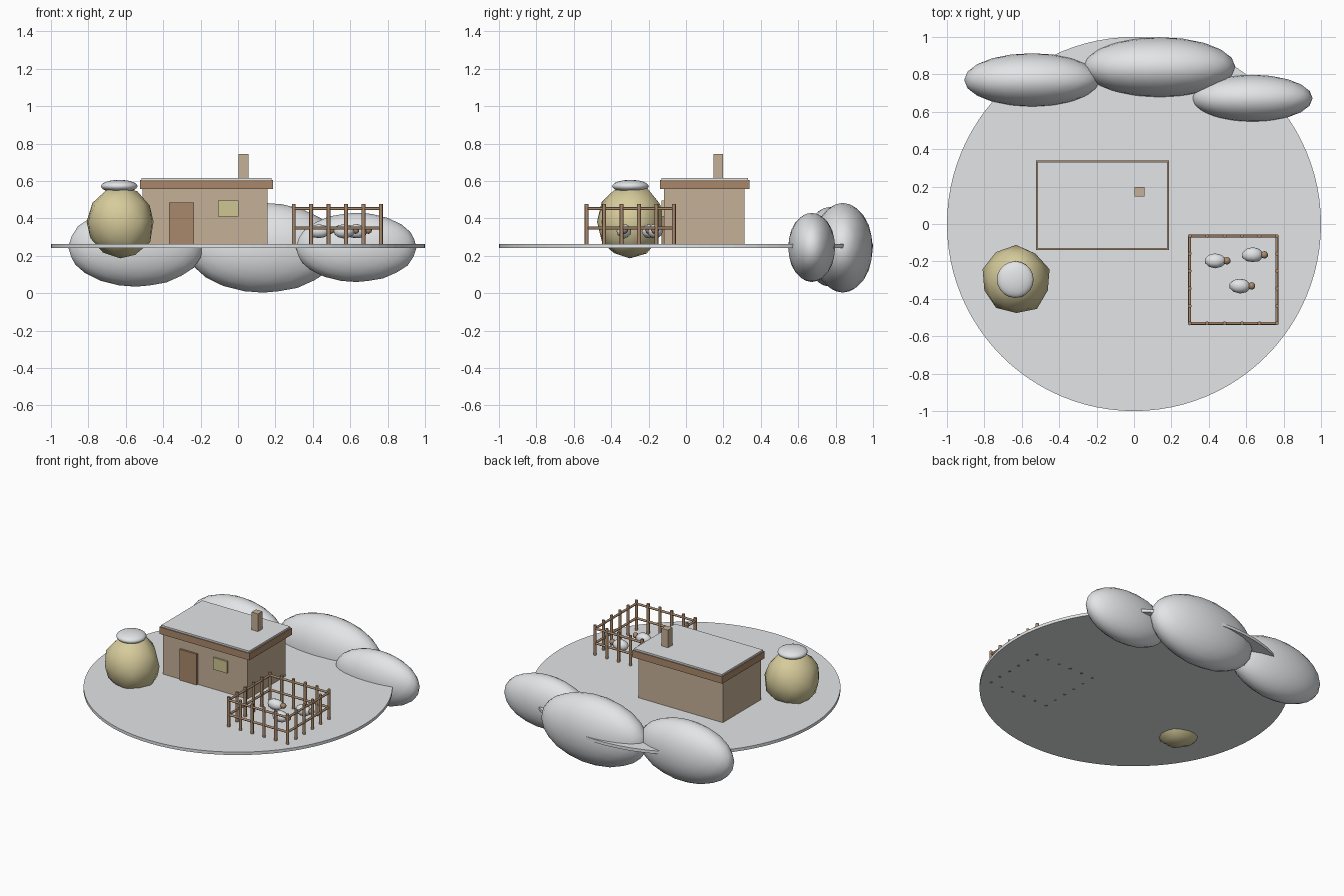
import bpy, bmesh, math, random
from mathutils import Vector

if "Cube" in bpy.data.objects:
    bpy.data.objects.remove(bpy.data.objects["Cube"])
random.seed(4)


def mat(name, c):
    m = bpy.data.materials.new(name)
    m.diffuse_color = (*c, 1)
    m.use_nodes = True
    m.node_tree.nodes["Principled BSDF"].inputs["Base Color"].default_value = m.diffuse_color
    return m


SNOW = mat("snow", (0.80, 0.82, 0.84))
CLAY = mat("clay wall", (0.56, 0.44, 0.31))
WOOD = mat("wood", (0.40, 0.25, 0.15))
STRAW = mat("straw", (0.68, 0.60, 0.33))
PANE = mat("window glow", (0.62, 0.56, 0.29))


def finish(name, bm, m, smooth=False):
    me = bpy.data.meshes.new(name)
    bm.to_mesh(me)
    bm.free()
    me.materials.append(m)
    if smooth:
        for p in me.polygons:
            p.use_smooth = True
    ob = bpy.data.objects.new(name, me)
    bpy.context.collection.objects.link(ob)
    return ob


def box(name, lo, hi, m):
    bm = bmesh.new()
    bmesh.ops.create_cube(bm, size=1)
    for v in bm.verts:
        v.co = Vector([(a + b) / 2 + c * (b - a) for a, b, c in zip(lo, hi, v.co)])
    return finish(name, bm, m)


def ball(name, c, r, m, sub=3, jitter=0.0):
    bm = bmesh.new()
    bmesh.ops.create_icosphere(bm, subdivisions=sub, radius=1)
    for v in bm.verts:
        k = 1 + random.uniform(-jitter, jitter)
        v.co = Vector([a + b * k * q for a, b, q in zip(c, r, v.co)])
    return finish(name, bm, m, True)


def rod(bm, a, b, r, sides=8):
    a, b = Vector(a), Vector(b)
    d = b - a
    mx = d.to_track_quat('Z', 'Y').to_matrix().to_4x4()
    mx.translation = (a + b) / 2
    bmesh.ops.create_cone(bm, cap_ends=True, segments=sides, radius1=r, radius2=r,
                          depth=d.length, matrix=mx)


# snowy ground disc
bm = bmesh.new()
rod(bm, (0, 0, 0.243), (0, 0, 0.264), 1.0, 96)
finish("ground", bm, SNOW)

# snow drifts behind the house
ball("drift_left", (-0.545, 0.77, 0.248), (0.363, 0.143, 0.213), SNOW)
ball("drift_middle", (0.135, 0.838, 0.243), (0.408, 0.161, 0.24), SNOW)
ball("drift_right", (0.632, 0.672, 0.245), (0.323, 0.126, 0.185), SNOW)

# house
box("walls", (-0.51, -0.118, 0.255), (0.158, 0.313, 0.558), CLAY)
box("eaves", (-0.524, -0.139, 0.556), (0.187, 0.34, 0.605), WOOD)
box("roof_snow", (-0.516, -0.131, 0.603), (0.179, 0.332, 0.617), SNOW)
box("chimney", (0.004, 0.147, 0.60), (0.055, 0.197, 0.743), CLAY)
box("door", (-0.37, -0.132, 0.262), (-0.235, -0.11, 0.484), WOOD)
box("window", (-0.107, -0.13, 0.41), (0.003, -0.11, 0.495), PANE)

# haystack with a snow cap
ball("haystack", (-0.63, -0.30, 0.382), (0.182, 0.182, 0.2), STRAW, 2, 0.045)
ball("haystack_snow", (-0.635, -0.297, 0.572), (0.098, 0.098, 0.034), SNOW)

# pen: six posts a side and two rails
x0, x1, y0, y1 = 0.298, 0.764, -0.531, -0.065
posts, rails = bmesh.new(), bmesh.new()
corners = [Vector((x0, y0, 0)), Vector((x1, y0, 0)), Vector((x1, y1, 0)), Vector((x0, y1, 0))]
for i, a in enumerate(corners):
    b = corners[(i + 1) % 4]
    for k in range(5):
        p = a.lerp(b, k / 5)
        rod(posts, (p.x, p.y, 0.242), (p.x, p.y, 0.476), 0.0105)
    for z in (0.348, 0.452):
        rod(rails, (a.x, a.y, z), (b.x, b.y, z), 0.008)
finish("pen_posts", posts, WOOD, True)
finish("pen_rails", rails, WOOD, True)
for n in ("pen_posts", "pen_rails"):
    ob = bpy.data.objects[n]
    bpy.context.view_layer.objects.active = ob
    ob.select_set(True)
    bpy.ops.object.shade_smooth_by_angle(angle=math.radians(50))
    ob.select_set(False)

# sheep
for i, (x, y) in enumerate([(0.434, -0.197), (0.634, -0.165), (0.566, -0.331)], 1):
    ball(f"sheep_{i}_body", (x, y, 0.331), (0.058, 0.04, 0.038), SNOW, 2, 0.05)
    ball(f"sheep_{i}_head", (x + 0.063, y, 0.337), (0.02, 0.02, 0.02), WOOD, 2)
